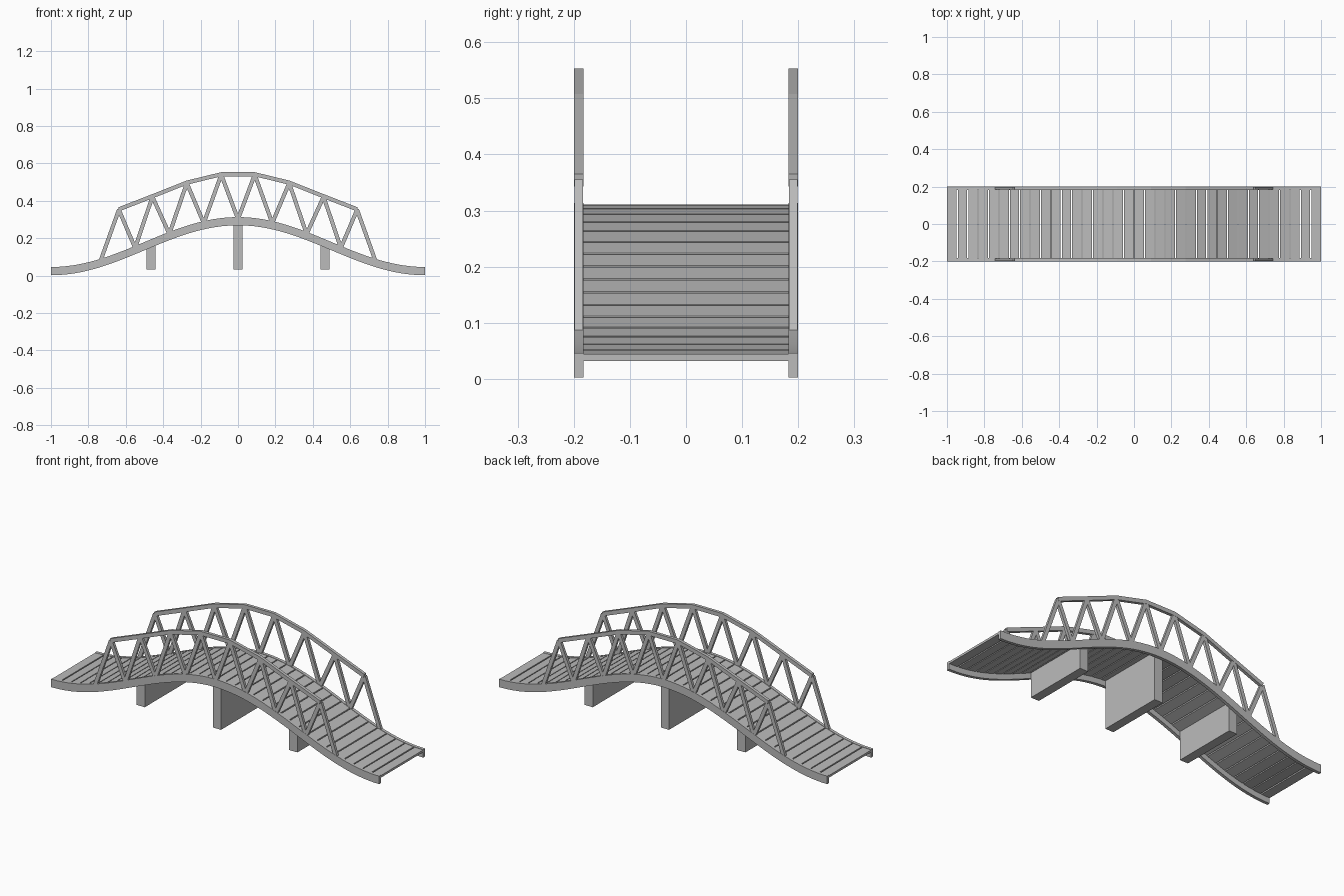
import bpy, bmesh, math
from mathutils import Vector

cube = bpy.data.objects.get("Cube")
if cube:
    bpy.data.objects.remove(cube, do_unlink=True)

GREY = (0.5, 0.5, 0.5, 1)
mat = bpy.data.materials.new("plain grey")
mat.use_nodes = True
mat.diffuse_color = GREY
mat.node_tree.nodes["Principled BSDF"].inputs["Base Color"].default_value = GREY

INNER, OUTER = 0.183, 0.2
DECK_T = 0.012
RISE = 0.1335


def arch(x):
    """Height of the beam underside along the bridge."""
    return RISE * (1 + math.cos(math.pi * x))


def deck_top(x):
    return arch(x) + 0.044


def extrude_profile(bm, points, y0, y1):
    """Solid from a closed x-z outline, spanning y0 to y1."""
    front = [bm.verts.new((x, y0, z)) for x, z in points]
    back = [bm.verts.new((x, y1, z)) for x, z in points]
    bm.faces.new(front)
    bm.faces.new(back[::-1])
    for i in range(len(points)):
        j = (i + 1) % len(points)
        bm.faces.new((front[j], front[i], back[i], back[j]))


def strip(bm, lower, upper, y0, y1):
    """Solid band between two x-z polylines, kept as quads."""
    n = len(lower)
    rings = []
    for (a, b), (c, d) in zip(lower, upper):
        rings.append([bm.verts.new(p) for p in
                      ((a, y0, b), (a, y1, b), (c, y1, d), (c, y0, d))])
    for r, s in zip(rings, rings[1:]):
        for k in range(4):
            m = (k + 1) % 4
            bm.faces.new((r[k], r[m], s[m], s[k]))
    bm.faces.new(rings[0])
    bm.faces.new(rings[n - 1][::-1])


def finish(bm, name, smooth=False):
    bmesh.ops.recalc_face_normals(bm, faces=bm.faces)
    mesh = bpy.data.meshes.new(name)
    bm.to_mesh(mesh)
    bm.free()
    mesh.materials.append(mat)
    ob = bpy.data.objects.new(name, mesh)
    bpy.context.collection.objects.link(ob)
    if smooth:
        bpy.ops.object.select_all(action='DESELECT')
        ob.select_set(True)
        bpy.context.view_layer.objects.active = ob
        bpy.ops.object.shade_smooth_by_angle(angle=math.radians(30))
    return ob


# Truss joints: tops on the upper chord, feet on the beam
half_tops = [(0.64, 0.362), (0.46, 0.432), (0.275, 0.505), (0.09, 0.55)]
tops = [(-x, z) for x, z in half_tops] + half_tops[::-1]
feet = [(x, arch(x) + 0.035) for x in
        (-0.735, -0.55, -0.367, -0.183, 0, 0.183, 0.367, 0.55, 0.735)]


def brace(bm, p, q, width, y0, y1):
    a, b = Vector(p), Vector(q)
    d = (b - a).normalized()
    n = Vector((-d.y, d.x)) * width / 2
    extrude_profile(bm, [a - n, b - n, b + n, a + n], y0, y1)


for side, sign in (("left", 1), ("right", -1)):
    # "right" girder stands at the front of the bridge
    name = "back" if sign > 0 else "front"
    y0, y1 = sorted((sign * INNER, sign * OUTER))

    # Curved side beam
    bm = bmesh.new()
    xs = [-1 + i / 24 for i in range(49)]
    strip(bm, [(x, arch(x) + 0.002) for x in xs],
          [(x, arch(x) + 0.046) for x in xs], y0, y1)
    finish(bm, name + "_side_beam", smooth=True)

    # Upper chord with mitred joints
    bm = bmesh.new()
    lower = [(x * 0.995, z - 0.019) for x, z in tops]
    upper = [(x, z + 0.003) for x, z in tops]
    strip(bm, lower, upper, y0, y1)
    finish(bm, name + "_upper_chord")

    # Zigzag braces
    bm = bmesh.new()
    for i, (x, z) in enumerate(tops):
        top = (x * 0.995, z - 0.01)
        for foot in (feet[i], feet[i + 1]):
            brace(bm, foot, top, 0.021, y0 + 0.001, y1 - 0.001)
    finish(bm, name + "_braces")

# Deck planks, each tilted to the slope of the arch
bm = bmesh.new()
COUNT = 36
pitch = 2 / COUNT
for i in range(COUNT):
    a = -1 + i * pitch
    b = a + pitch
    gap = 0.0055 if 0 < i < COUNT - 1 else 0.009
    a += gap / 2 if i else 0
    b -= gap / 2 if i < COUNT - 1 else 0
    extrude_profile(bm, [(a, deck_top(a) - DECK_T), (b, deck_top(b) - DECK_T),
                         (b, deck_top(b)), (a, deck_top(a))], -INNER, INNER)
finish(bm, "deck_planks")

# Supporting piers with tops following the deck underside
for name, x in (("right_pier", -0.465), ("centre_pier", 0), ("left_pier", 0.465)):
    bm = bmesh.new()
    a, b = x - 0.025, x + 0.025
    extrude_profile(bm, [(a, 0.034), (b, 0.034),
                         (b, deck_top(b) - DECK_T), (a, deck_top(a) - DECK_T)],
                    -INNER, INNER)
    finish(bm, name)
